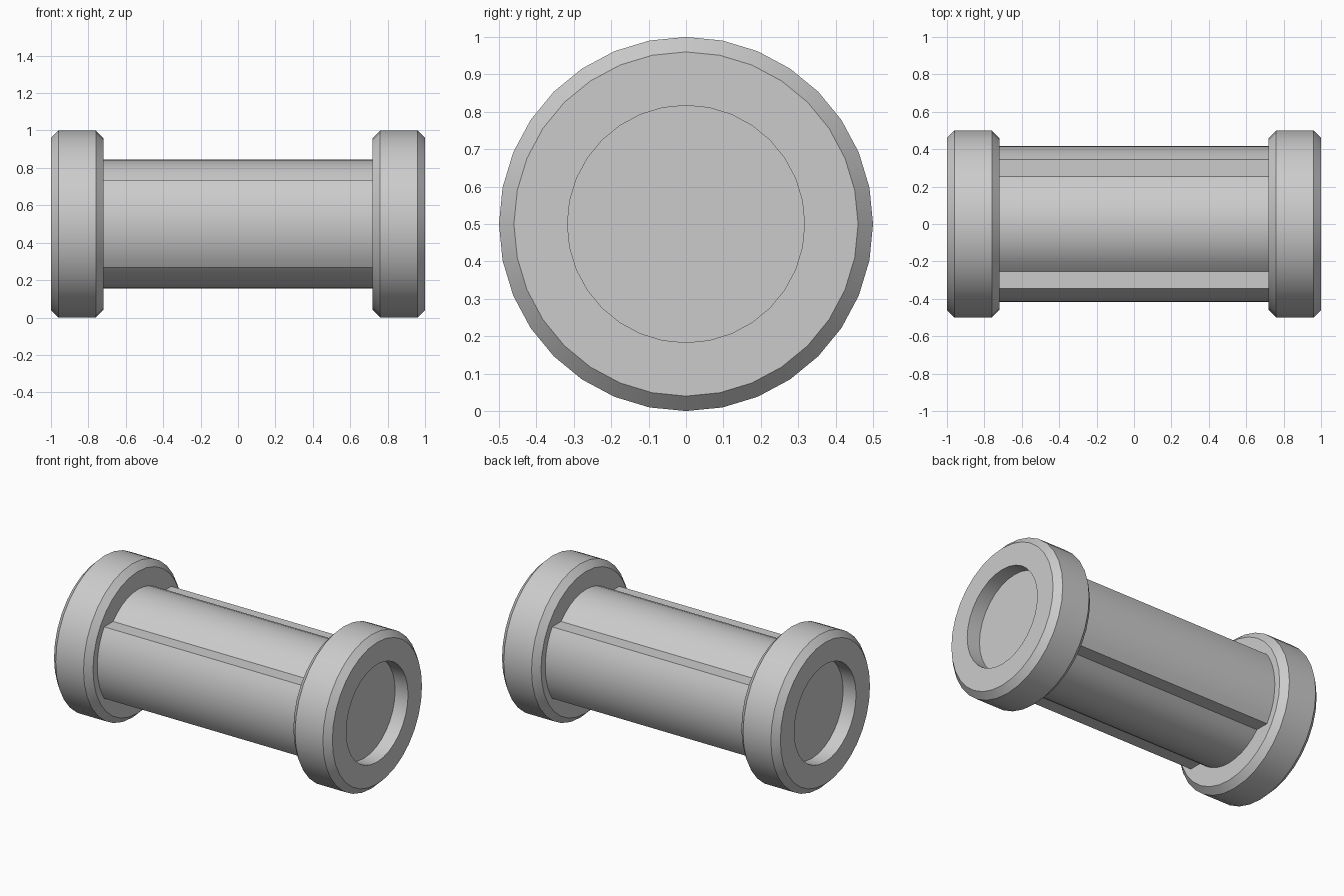
import bpy, bmesh, math

if "Cube" in bpy.data.objects:
    bpy.data.objects.remove(bpy.data.objects["Cube"])

AXIS_Z = 0.5      # height of the long axis
SEGMENTS = 32

grey = bpy.data.materials.new("grey")
grey.diffuse_color = (0.6, 0.6, 0.6, 1)
grey.use_nodes = True
grey.node_tree.nodes["Principled BSDF"].inputs["Base Color"].default_value = grey.diffuse_color


def finish(bm, name):
    bmesh.ops.recalc_face_normals(bm, faces=bm.faces[:])
    mesh = bpy.data.meshes.new(name)
    bm.to_mesh(mesh)
    bm.free()
    mesh.materials.append(grey)
    obj = bpy.data.objects.new(name, mesh)
    bpy.context.collection.objects.link(obj)
    obj.location.z = AXIS_Z
    bpy.ops.object.select_all(action='DESELECT')
    obj.select_set(True)
    bpy.context.view_layer.objects.active = obj
    bpy.ops.object.shade_smooth_by_angle(angle=math.radians(30))
    return obj


def loft(name, rings):
    """Join rings of points into a closed solid."""
    bm = bmesh.new()
    loops = [[bm.verts.new(p) for p in ring] for ring in rings]
    for a, b in zip(loops, loops[1:]):
        for i in range(len(a)):
            j = (i + 1) % len(a)
            bm.faces.new((a[i], a[j], b[j], b[i]))
    bm.faces.new(loops[0])
    bm.faces.new(loops[-1])
    return finish(bm, name)


def circle(x, r):
    steps = [2 * math.pi * i / SEGMENTS for i in range(SEGMENTS)]
    return [(x, r * math.sin(a), r * math.cos(a)) for a in steps]


# End flanges: chamfered discs with a round recess in the outer face
flange_profile = [(0.907, 0.317), (1.0, 0.317), (1.0, 0.46), (0.96, 0.5),
                  (0.76, 0.5), (0.72, 0.46)]
for side, name in ((-1, "left_flange"), (1, "right_flange")):
    loft(name, [circle(side * x, r) for x, r in flange_profile])

# Barrel section: wide front and back lobes, stepped to a smaller top and bottom
SIDE_R, CORE_R, STEP = 0.416, 0.344, 0.2325
side_half = math.asin(STEP / SIDE_R)
core_half = math.pi / 2 - math.asin(STEP / CORE_R)
section = []
for quarter in range(4):
    r, half = ((SIDE_R, side_half), (CORE_R, core_half))[quarter % 2]
    for i in range(11):
        a = quarter * math.pi / 2 + half * (i / 5 - 1)
        section.append((r * math.cos(a), r * math.sin(a)))
loft("barrel", [[(x, y, z) for y, z in section] for x in (-0.73, 0.73)])
